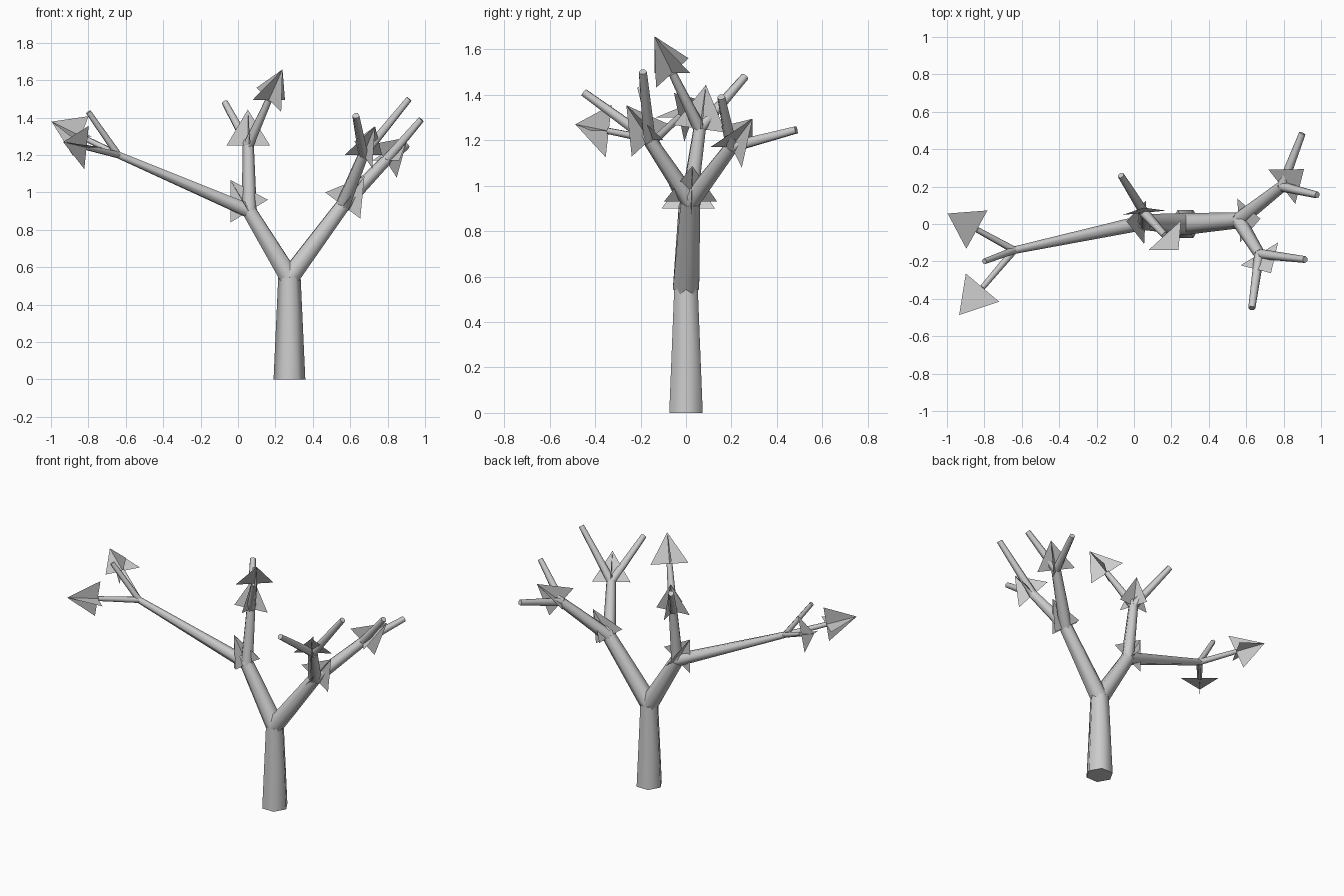
import bpy, bmesh, math
from mathutils import Vector, Matrix

old = bpy.data.objects.get("Cube")
if old:
    bpy.data.objects.remove(old, do_unlink=True)


def make_material(name, color):
    mat = bpy.data.materials.new(name)
    mat.use_nodes = True
    mat.diffuse_color = color
    mat.node_tree.nodes["Principled BSDF"].inputs["Base Color"].default_value = color
    return mat


grey = make_material("pale_grey", (0.6, 0.6, 0.6, 1))


def add_object(name, bm):
    mesh = bpy.data.meshes.new(name)
    bm.to_mesh(mesh)
    bm.free()
    mesh.materials.append(grey)
    obj = bpy.data.objects.new(name, mesh)
    bpy.context.collection.objects.link(obj)
    return obj


def limb(name, start, end, r1, r2):
    """Six-sided tapered limb with smooth sides and flat ends."""
    a, b = Vector(start), Vector(end)
    d = b - a
    turn = d.to_track_quat('Z', 'Y').to_matrix().to_4x4()
    place = Matrix.Translation((a + b) / 2) @ turn @ Matrix.Rotation(math.radians(90), 4, 'Z')
    bm = bmesh.new()
    bmesh.ops.create_cone(bm, cap_ends=True, segments=6, radius1=r1, radius2=r2,
                          depth=d.length, matrix=place)
    obj = add_object(name, bm)
    bpy.ops.object.select_all(action='DESELECT')
    bpy.context.view_layer.objects.active = obj
    obj.select_set(True)
    bpy.ops.object.shade_smooth_by_angle(angle=math.radians(70))


def leaf(name, start, end, half_width=0.117, height=0.195):
    """Two crossed triangles at the limb's end, pointing along it."""
    base = Vector(end)
    d = (base - Vector(start)).normalized()
    side = d.cross(Vector((0, 0, 1))).normalized()
    bm = bmesh.new()
    for across in (side, d.cross(side)):
        corners = (base - across * half_width, base + across * half_width, base + d * height)
        bm.faces.new([bm.verts.new(c) for c in corners])
    add_object(name, bm)


# Fork points
root = (0.275, 0, 0)
crown = (0.275, 0, 0.545)
west = (0.06, 0.01, 0.9)
east = (0.56, 0.02, 0.93)
far_west = (-0.64, -0.14, 1.2)
middle = (0.055, 0.06, 1.25)
east_front = (0.67, -0.16, 1.2)
east_back = (0.79, 0.2, 1.17)

# name, start, end, start radius, end radius, has leaf
limbs = [
    ("trunk", root, crown, 0.085, 0.06, False),
    ("west_bough", crown, west, 0.058, 0.043, True),
    ("east_bough", crown, east, 0.058, 0.043, True),
    ("far_west_branch", west, far_west, 0.041, 0.02, False),
    ("middle_branch", west, middle, 0.041, 0.03, True),
    ("east_front_branch", east, east_front, 0.041, 0.03, True),
    ("east_back_branch", east, east_back, 0.041, 0.03, True),
    ("far_west_back_twig", far_west, (-0.84, -0.03, 1.3), 0.019, 0.015, True),
    ("far_west_top_twig", far_west, (-0.8, -0.2, 1.43), 0.019, 0.015, False),
    ("far_west_front_twig", far_west, (-0.81, -0.34, 1.24), 0.019, 0.015, True),
    ("middle_front_twig", middle, (0.165, -0.06, 1.495), 0.028, 0.018, True),
    ("middle_back_twig", middle, (-0.07, 0.26, 1.48), 0.026, 0.018, False),
    ("east_front_low_twig", east_front, (0.63, -0.45, 1.41), 0.027, 0.019, False),
    ("east_front_high_twig", east_front, (0.915, -0.19, 1.5), 0.027, 0.018, False),
    ("east_back_low_twig", east_back, (0.9, 0.485, 1.245), 0.027, 0.018, False),
    ("east_back_high_twig", east_back, (0.98, 0.155, 1.39), 0.027, 0.018, False),
]

for name, start, end, r1, r2, leafy in limbs:
    limb(name, start, end, r1, r2)
    if leafy:
        leaf(name + "_leaf", start, end)
